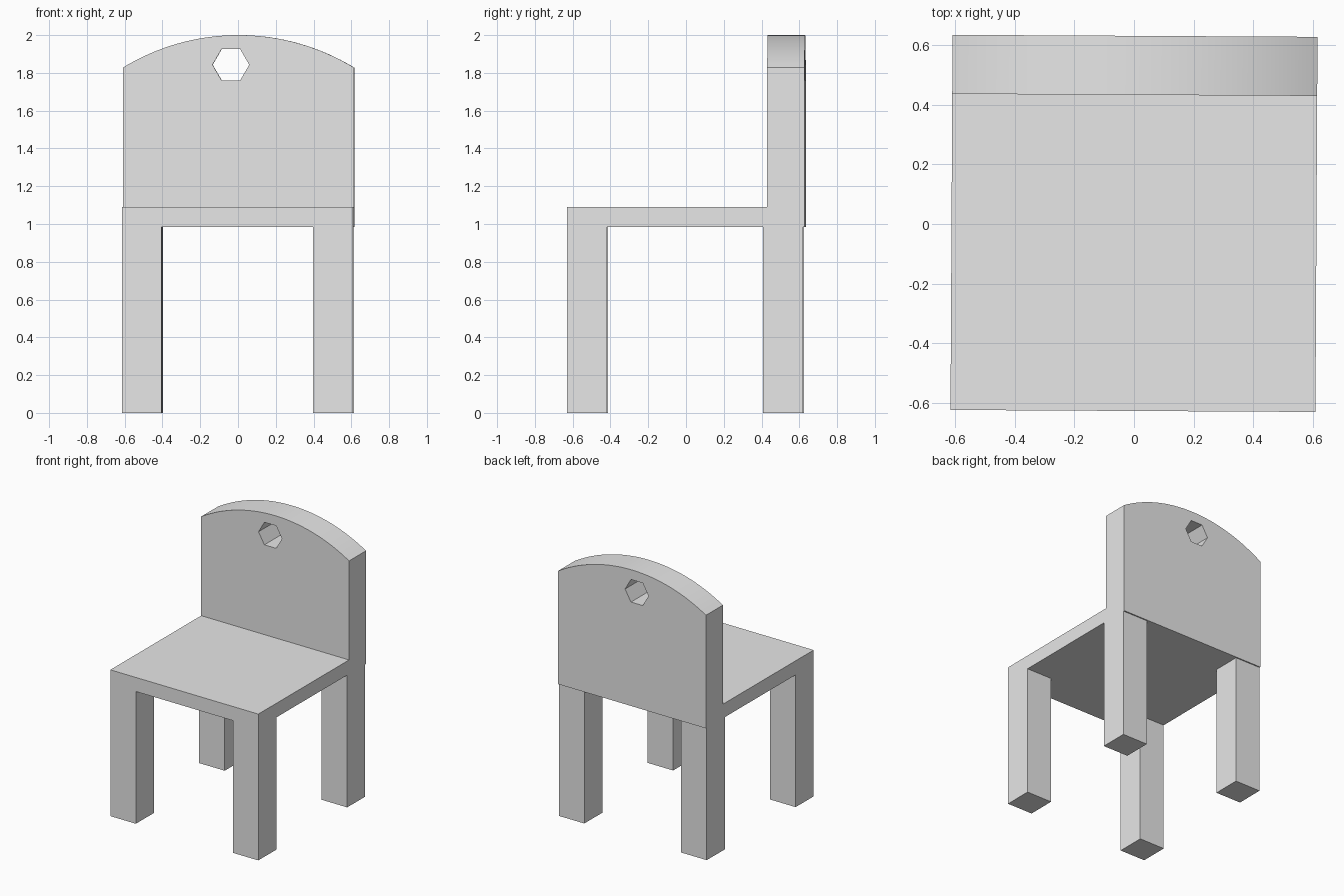
import bpy, bmesh, math
from mathutils import Matrix, Vector

if "Cube" in bpy.data.objects:
    bpy.data.objects.remove(bpy.data.objects["Cube"], do_unlink=True)

HALF_W = 0.612                       # half width of seat and back
FRONT, BACK_FRONT, BACK_REAR = -0.627, 0.433, 0.631
SEAT_LOW, SEAT_TOP = 0.985, 1.09
SHOULDER, PEAK = 1.828, 2.0          # ends and crown of the arched back
TWIST = Matrix.Rotation(-0.0055, 4, 'Z')   # the chair stands very slightly turned

grey = bpy.data.materials.new("light_grey")
grey.diffuse_color = (0.8, 0.8, 0.8, 1)
grey.use_nodes = True
grey.node_tree.nodes["Principled BSDF"].inputs["Base Color"].default_value = (0.8, 0.8, 0.8, 1)


def add_object(name, bm):
    bmesh.ops.recalc_face_normals(bm, faces=bm.faces)
    bm.transform(TWIST)
    mesh = bpy.data.meshes.new(name)
    bm.to_mesh(mesh)
    bm.free()
    mesh.materials.append(grey)
    obj = bpy.data.objects.new(name, mesh)
    bpy.context.collection.objects.link(obj)
    return obj


def box(name, low, high):
    low, high = Vector(low), Vector(high)
    bm = bmesh.new()
    bmesh.ops.create_cube(bm, size=1)
    bm.transform(Matrix.Translation((low + high) / 2) @ Matrix.Diagonal((*(high - low), 1)))
    return add_object(name, bm)


def slab(name, outline, y0, y1):
    """Extrude an outline in the xz plane from y0 to y1."""
    bm = bmesh.new()
    face = bm.faces.new([bm.verts.new((x, y0, z)) for x, z in outline])
    new = bmesh.ops.extrude_face_region(bm, geom=[face])["geom"]
    bmesh.ops.translate(bm, vec=(0, y1 - y0, 0),
                        verts=[g for g in new if isinstance(g, bmesh.types.BMVert)])
    return add_object(name, bm)


# Seat
box("seat", (-HALF_W, FRONT, SEAT_LOW), (HALF_W, BACK_FRONT, SEAT_TOP))

# Four square legs, the rear pair set just inside the back
LEG = 0.211
for side, x in (("right", -HALF_W), ("left", HALF_W - LEG)):
    for end, y in (("front", FRONT), ("back", 0.411)):
        box(f"{end}_{side}_leg", (x, y, 0), (x + LEG, y + LEG, SEAT_LOW))

# Backrest with an arched top
rise = PEAK - SHOULDER
radius = (HALF_W ** 2 + rise ** 2) / (2 * rise)
sweep = math.asin(HALF_W / radius)
STEPS = 32
outline = [(-HALF_W, SEAT_LOW), (HALF_W, SEAT_LOW)]
for i in range(STEPS + 1):
    a = sweep * (1 - 2 * i / STEPS)
    outline.append((radius * math.sin(a), PEAK - radius + radius * math.cos(a)))
backrest = slab("backrest", outline, BACK_FRONT, BACK_REAR)

# Hexagonal hand hole, cut through the backrest
hexagon = [(-0.04 + 0.097 * math.cos(k * math.pi / 3),
            1.843 + 0.097 * math.sin(k * math.pi / 3)) for k in range(6)]
cutter = slab("hole_cutter", hexagon, BACK_FRONT - 0.1, BACK_REAR + 0.1)
cutter.hide_render = True
cut = backrest.modifiers.new("hand_hole", 'BOOLEAN')
cut.operation, cut.solver, cut.object = 'DIFFERENCE', 'EXACT', cutter

bpy.ops.object.select_all(action='DESELECT')
backrest.select_set(True)
bpy.context.view_layer.objects.active = backrest
bpy.ops.object.modifier_apply(modifier=cut.name)
bpy.data.objects.remove(cutter, do_unlink=True)

# Smooth the arch, keep every corner sharp
bpy.ops.object.shade_smooth_by_angle(angle=math.radians(25))
